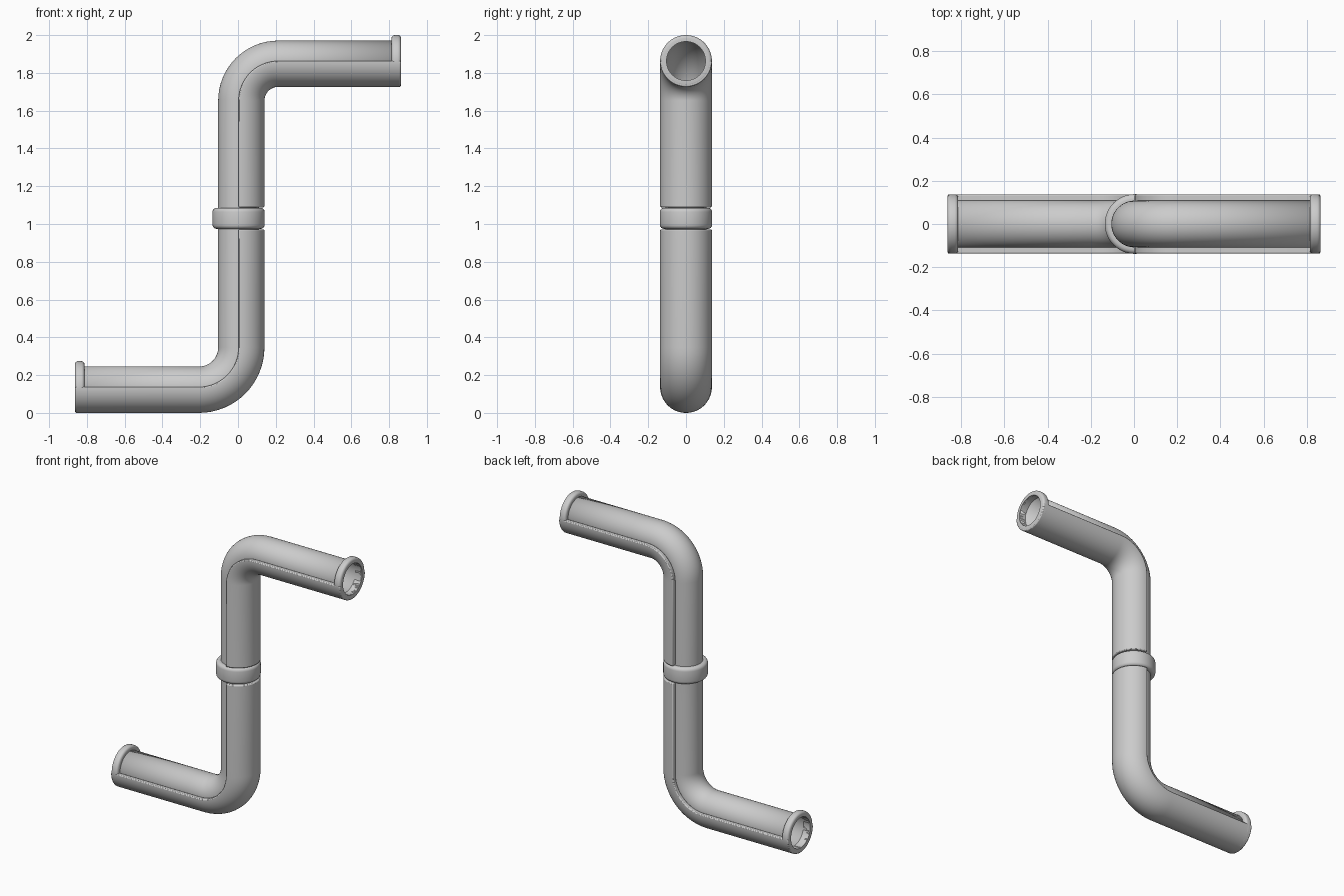
import bpy, bmesh
from math import sin, cos, pi, radians
from mathutils import Vector

if "Cube" in bpy.data.objects:
    bpy.data.objects.remove(bpy.data.objects["Cube"], do_unlink=True)

PIPE_R, SLEEVE_R, WALL = 0.108, 0.137, 0.005
END_X, AXIS_X, BEND_R = 0.863, 0.003, 0.21
LOW_Z, HIGH_Z = SLEEVE_R, 2 - SLEEVE_R
COLLAR_Z, COLLAR_H = 1.03, 0.112
Y = Vector((0, 1, 0))

grey = bpy.data.materials.new("light grey")
grey.diffuse_color = (0.6, 0.6, 0.6, 1)
grey.use_nodes = True
grey.node_tree.nodes["Principled BSDF"].inputs["Base Color"].default_value = (0.6, 0.6, 0.6, 1)


def finish(name, bm):
    bmesh.ops.recalc_face_normals(bm, faces=bm.faces)
    mesh = bpy.data.meshes.new(name)
    bm.to_mesh(mesh)
    bm.free()
    mesh.materials.append(grey)
    ob = bpy.data.objects.new(name, mesh)
    bpy.context.collection.objects.link(ob)
    bpy.ops.object.select_all(action='DESELECT')
    ob.select_set(True)
    bpy.context.view_layer.objects.active = ob
    bpy.ops.object.shade_smooth_by_angle(angle=radians(35))
    return ob


def bridge(bm, loops, wrap=False):
    """Join consecutive closed loops with quads."""
    pairs = list(zip(loops, loops[1:]))
    if wrap:
        pairs.append((loops[-1], loops[0]))
    for a, b in pairs:
        for i in range(len(a)):
            j = (i + 1) % len(a)
            bm.faces.new((a[i], a[j], b[j], b[i]))


def arc(cx, cz, r, start, end, steps=16):
    """Points on an arc in the xz plane, paired with travel direction."""
    turn = 1 if end > start else -1
    out = []
    for i in range(steps + 1):
        a = start + (end - start) * i / steps
        out.append((Vector((cx + r * cos(a), 0, cz + r * sin(a))),
                    Vector((-sin(a), 0, cos(a))) * turn))
    return out


def sweep(name, path, section, caps):
    """Sweep (side, depth) points; side is to the right of travel."""
    bm = bmesh.new()
    loops = []
    for p, t in path:
        side = Vector((t.z, 0, -t.x))
        loops.append([bm.verts.new(p + side * u + Y * v) for u, v in section])
    bridge(bm, loops)
    if caps:
        bm.faces.new(loops[0])
        bm.faces.new(loops[-1])
    return finish(name, bm)


def ring(name, centre, axis, width, inner, outer, r=0.016):
    """Band with rounded outer edges, turned about an axis."""
    h = width / 2
    profile = [(-h, inner)]
    for k in range(5):
        a = pi / 2 * k / 4
        profile.append((-h + r - r * cos(a), outer - r + r * sin(a)))
    for k in range(5):
        a = pi / 2 * k / 4
        profile.append((h - r + r * sin(a), outer - r + r * cos(a)))
    profile.append((h, inner))
    axis = Vector(axis)
    side = axis.cross(Y)
    bm = bmesh.new()
    loops = []
    for k in range(64):
        a = 2 * pi * k / 64
        out = side * cos(a) + Y * sin(a)
        loops.append([bm.verts.new(Vector(centre) + axis * d + out * q) for d, q in profile])
    bridge(bm, loops, wrap=True)
    return finish(name, bm)


# Centre line: lower arm, bend, riser, bend, upper arm
X, Z = Vector((1, 0, 0)), Vector((0, 0, 1))
low_bend = arc(AXIS_X - BEND_R, LOW_Z + BEND_R, BEND_R, -pi / 2, 0)
high_bend = arc(AXIS_X + BEND_R, HIGH_Z - BEND_R, BEND_R, pi, pi / 2)


def lower_path(inset, top):
    return [(Vector((-END_X + inset, 0, LOW_Z)), X)] + low_bend + [(Vector((AXIS_X, 0, top)), Z)]


def upper_path(inset, bottom):
    return [(Vector((AXIS_X, 0, bottom)), Z)] + high_bend + [(Vector((END_X - inset, 0, HIGH_Z)), X)]


# Hollow inner pipe
circle = [(PIPE_R * cos(2 * pi * k / 64), PIPE_R * sin(2 * pi * k / 64)) for k in range(64)]
full_path = lower_path(0.005, COLLAR_Z) + upper_path(0.005, COLLAR_Z)[1:]
pipe = sweep("inner_pipe", full_path, circle, False)
shell = pipe.modifiers.new("wall", 'SOLIDIFY')
shell.thickness = WALL
shell.offset = -1

# Half-round outer sleeves on one side of the pipe
angles = [-pi / 2 + pi * k / 32 for k in range(33)]
half = [(SLEEVE_R * cos(a), SLEEVE_R * sin(a)) for a in angles]
half += [((PIPE_R - 0.002) * cos(a), (PIPE_R - 0.002) * sin(a)) for a in reversed(angles)]
gap = COLLAR_H / 2 + 0.002
for name, path in (("lower_sleeve", lower_path(0.001, COLLAR_Z - gap)),
                   ("upper_sleeve", upper_path(0.001, COLLAR_Z + gap))):
    sleeve = sweep(name, path, half, True)
    bevel = sleeve.modifiers.new("soft edges", 'BEVEL')
    bevel.width = 0.006
    bevel.segments = 2
    bevel.limit_method = 'ANGLE'
    bevel.angle_limit = radians(50)

# Middle collar and end rims
ring("middle_collar", (AXIS_X, 0, COLLAR_Z), Z, COLLAR_H, PIPE_R - 0.003, SLEEVE_R + 0.001, 0.022)
RIM = 0.05
ring("lower_rim", (-END_X + RIM / 2, 0, LOW_Z), X, RIM, PIPE_R - WALL, SLEEVE_R)
ring("upper_rim", (END_X - RIM / 2, 0, HIGH_Z), X, RIM, PIPE_R - WALL, SLEEVE_R)
